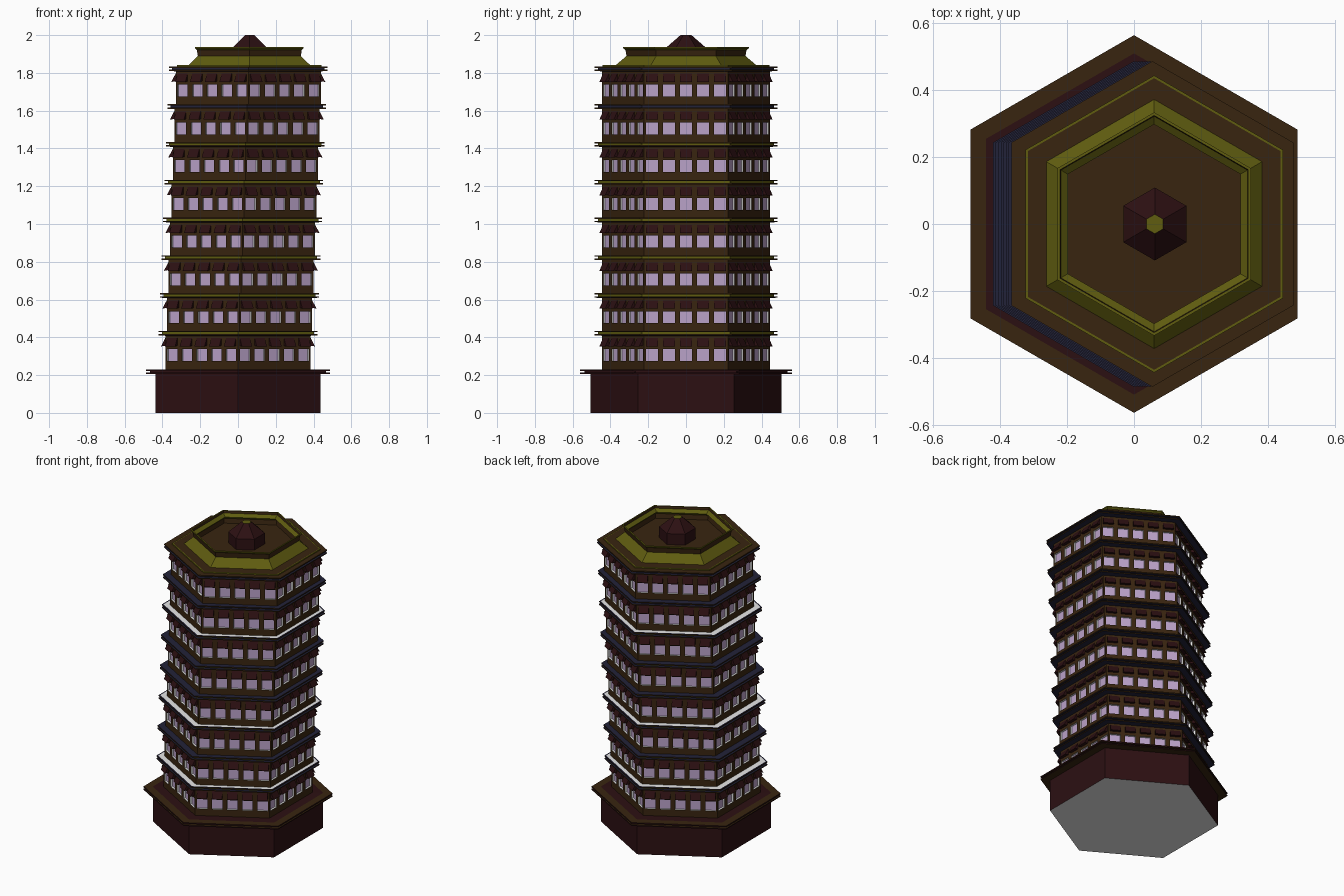
import bpy, math
from mathutils import Vector

if "Cube" in bpy.data.objects:
    bpy.data.objects.remove(bpy.data.objects["Cube"])


def material(name, rgb):
    m = bpy.data.materials.new(name)
    m.diffuse_color = (*rgb, 1)
    m.use_nodes = True
    m.node_tree.nodes["Principled BSDF"].inputs["Base Color"].default_value = m.diffuse_color
    return m


MATS = [material("brown", (.040, .018, .005)), material("dark red", (.025, .005, .006)),
        material("olive", (.115, .107, .005)), material("navy", (.016, .016, .040)),
        material("lavender", (.49, .36, .58)), material("pale grey", (.8, .8, .8))]
BROWN, RED, OLIVE, NAVY, LAVENDER, PALE = range(6)


def make(name, verts, faces, mats):
    me = bpy.data.meshes.new(name)
    me.from_pydata(verts, [], faces)
    for m in MATS:
        me.materials.append(m)
    for p, m in zip(me.polygons, mats):
        p.material_index = m
    ob = bpy.data.objects.new(name, me)
    bpy.context.collection.objects.link(ob)
    return ob


def hex_lathe(name, cx, profile, colours, bottom=None, top=None):
    """Six-sided body from (apothem, z) points, one colour per band."""
    verts, faces, mats = [], [], []
    for a, z in profile:
        r = a * 2 / math.sqrt(3)
        for k in range(6):
            t = math.radians(30 + 60 * k)
            verts.append((cx + r * math.cos(t), r * math.sin(t), z))
    for b, c in enumerate(colours):
        for k in range(6):
            n = (k + 1) % 6
            faces.append((6*b + k, 6*b + n, 6*b + 6 + n, 6*b + 6 + k))
            mats.append(c)
    if bottom is not None:
        faces.append(tuple(range(5, -1, -1)))
        mats.append(bottom)
    if top is not None:
        o = 6 * (len(profile) - 1)
        faces.append(tuple(range(o, o + 6)))
        mats.append(top)
    return make(name, verts, faces, mats)


WALL, STEP, PITCH, WIN = .384, .2, .09, .062


def storey(i):
    cx, z0 = .0078 * i, .23 + STEP * i
    half = WALL / math.sqrt(3)
    wall, awn = ([], [], []), ([], [], [])

    def quad(store, pts, c):
        v, f, m = store
        f.append(tuple(range(len(v), len(v) + 4)))
        v.extend(pts)
        m.append(c)

    for k in range(6):
        t = math.radians(60 * k)
        nrm, tan = Vector((math.cos(t), math.sin(t), 0)), Vector((-math.sin(t), math.cos(t), 0))

        def P(u, z, d=0.0):
            p = nrm * (WALL + d) + tan * u
            return (p.x + cx, p.y, z0 + z)

        def rect(store, u0, u1, a, b, c, d0=0.0, d1=0.0):
            quad(store, [P(u0, a, d0), P(u1, a, d0), P(u1, b, d1), P(u0, b, d1)], c)

        lo, hi, dep = .045, .108, -.012
        rect(wall, -half, half, 0, lo, BROWN)
        rect(wall, -half, half, hi, STEP, BROWN)
        edge = -half
        for j in range(5):
            c = (j - 2) * PITCH
            a, b = c - WIN / 2, c + WIN / 2
            rect(wall, edge, a, lo, hi, BROWN)
            # recessed pane with pale reveals
            rect(wall, a, b, lo, hi, LAVENDER, dep, dep)
            for u in (a, b):
                s = [P(u, lo), P(u, lo, dep), P(u, hi, dep), P(u, hi)]
                quad(wall, s if u == a else s[::-1], PALE)
            rect(wall, a, b, lo, lo, PALE, 0, dep)
            rect(wall, a, b, hi, hi, PALE, dep, 0)
            edge = b
            # sloping awning wedge over the window
            zb, zt, out = .122, .166, .024
            rect(awn, a, b, zb, zt, RED, out, .001)
            rect(awn, a, b, zb + .004, zb, RED, 0, out)
            for u in (a, b):
                s = [P(u, zb + .004), P(u, zb, out), P(u, zt, .001), P(u, zt)]
                quad(awn, s if u == a else s[::-1], RED)
        rect(wall, edge, half, lo, hi, BROWN)
    make(f"storey_wall_{i+1}", *wall)
    make(f"awnings_{i+1}", *awn)

    # grooved eave: two thin plates with a coloured core
    z = z0 + STEP
    last = i == 7
    core = NAVY if i >= 6 else OLIVE
    inner = BROWN if last else (PALE if i in (0, 2, 5) else NAVY)
    hex_lathe(f"eave_{i+1}", cx,
              [(.38, z - .022), (.42, z - .020), (.42, z - .013), (.403, z - .013),
               (.403, z - .003), (.42, z - .003), (.42, z + .004), (.412, z + .004), (.37, z + .004)],
              [NAVY, BROWN, NAVY, core, NAVY, BROWN, BROWN if last else NAVY, inner],
              top=BROWN if last else None)


# plinth with grooved slab
hex_lathe("plinth", 0, [(.438, 0), (.438, .208)], [RED], bottom=PALE)
hex_lathe("plinth_slab", 0,
          [(.43, .206), (.487, .206), (.487, .213), (.465, .213), (.465, .221),
           (.487, .221), (.487, .229), (.44, .229), (.37, .231)],
          [BROWN, RED, BROWN, RED, BROWN, RED, BROWN, RED], top=BROWN)

for i in range(8):
    storey(i)

# roof trim and flared, hollow crown
C = .060
hex_lathe("roof_trim", C, [(.383, 1.83), (.383, 1.841), (.376, 1.841), (.3, 1.842)],
          [OLIVE, OLIVE, BROWN], top=BROWN)
hex_lathe("crown", C,
          [(.325, 1.838), (.318, 1.845), (.257, 1.905), (.288, 1.930), (.288, 1.936), (.280, 1.936), (.268, 1.860)],
          [OLIVE, OLIVE, OLIVE, OLIVE, OLIVE, BROWN], top=BROWN)

# finial
hex_lathe("finial", C + .002, [(.094, 1.858), (.094, 1.931), (.025, 2.0)], [RED, RED], top=OLIVE)
